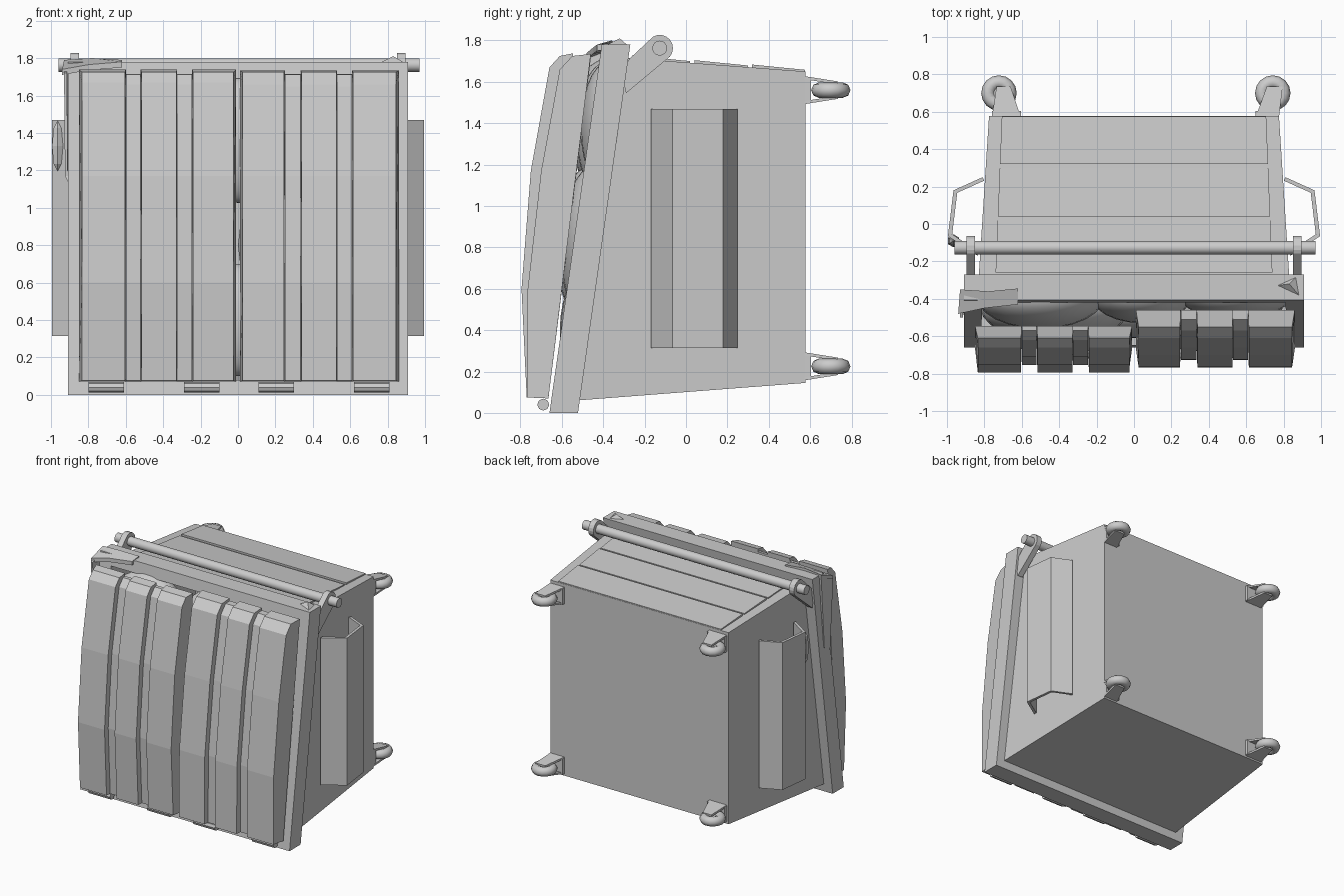
import bpy, bmesh, math
from mathutils import Vector

if "Cube" in bpy.data.objects:
    bpy.data.objects.remove(bpy.data.objects["Cube"])


def mesh(name, verts, faces, smooth=None):
    me = bpy.data.meshes.new(name)
    me.from_pydata(verts, [], faces)
    bm = bmesh.new()
    bm.from_mesh(me)
    bmesh.ops.recalc_face_normals(bm, faces=bm.faces)
    bm.to_mesh(me)
    bm.free()
    ob = bpy.data.objects.new(name, me)
    bpy.context.collection.objects.link(ob)
    return ob


def loft(name, a, b):
    """Closed solid between two matching rings."""
    n = len(a)
    faces = [(i, (i + 1) % n, n + (i + 1) % n, n + i) for i in range(n)]
    faces += [tuple(range(n)), tuple(range(2 * n - 1, n - 1, -1))]
    return mesh(name, list(a) + list(b), faces)


def side_profile(name, x0, x1, pts, x0b=None, x1b=None):
    """Extrude a (y, z) outline along x."""
    return loft(name, [(x0, y, z) for y, z in pts], [(x1, y, z) for y, z in pts])


def smooth(ob, angle=40):
    bpy.ops.object.select_all(action='DESELECT')
    ob.select_set(True)
    bpy.context.view_layer.objects.active = ob
    bpy.ops.object.shade_smooth_by_angle(angle=math.radians(angle))


def rod(name, x0, x1, y, z, r, n=16):
    ring = [(y + r * math.cos(2 * math.pi * i / n), z + r * math.sin(2 * math.pi * i / n)) for i in range(n)]
    ob = side_profile(name, x0, x1, ring)
    smooth(ob)
    return ob


# Hollow tapered body, open to the front
front = [(-.84, -.53, .06), (.84, -.53, .06), (.83, -.28, 1.715), (-.83, -.28, 1.715)]
back = [(-.775, .578, .145), (.775, .578, .145), (.775, .578, 1.65), (-.775, .578, 1.65)]
body = mesh("bin_body", front + back,
            [(0, 1, 5, 4), (1, 2, 6, 5), (2, 3, 7, 6), (3, 0, 4, 7), (4, 5, 6, 7)])
sol = body.modifiers.new("wall", 'SOLIDIFY')
sol.thickness, sol.offset = .02, -1

# Raised panels on the upper wall with narrow grooves between them
for y0, y1 in ((-.26, .02), (.04, .30), (.32, .576)):
    def top(y, h):
        return 1.715 - .0757 * (y + .28) + h
    a = [(s * (.74 - .04 * (y + .26)), y, top(y, -.005)) for s, y in ((-1, y0), (1, y0), (1, y1), (-1, y1))]
    b = [(x, y, top(y, .014 if y == y0 else .008)) for x, y, z in a]
    loft("upper_wall_panel", a, b)

# Sloping rim frame around the mouth
def rim_y(z):
    return -.66 + .142 * z

outer = [(-.91, 0), (.91, 0), (.91, 1.78), (-.91, 1.78)]
inner = [(-.82, .08), (.82, .08), (.81, 1.69), (-.81, 1.69)]
v = [(x, rim_y(z) + d, z) for d in (0, .138) for ring in (outer, inner) for x, z in ring]
f = []
for i in range(4):
    j = (i + 1) % 4
    f += [(i, j, 4 + j, 4 + i), (8 + i, 8 + j, 12 + j, 12 + i),
          (i, j, 8 + j, 8 + i), (4 + i, 4 + j, 12 + j, 12 + i)]
mesh("rim_frame", v, f)

# Two ribbed lids; the left one stands slightly further open
left = [(-.77, .075), (-.795, .6), (-.75, 1.17), (-.66, 1.67), (-.61, 1.725), (-.545, 1.738), (-.665, .07)]
right = [(-.768, .075), (-.765, .6), (-.70, 1.17), (-.61, 1.66), (-.55, 1.725), (-.46, 1.735), (-.665, .07)]


def lid(name, pts, xs):
    # full-height ridges alternate with recessed channels
    for k in range(5):
        x0, x1 = xs[k], xs[k + 1]
        if k % 2:
            p = [(y + .04, z - (.012 if z > 1.6 else 0)) for y, z in pts[:5]] + [(pts[5][0], 1.715), pts[6]]
            side_profile(name + "_channel", x0, x1, p)
        else:
            t0, t1 = (.015 if k == 0 else .004), (.015 if k == 4 else .004)
            a = [(x0 + (t0 if i < 5 else 0), y, z) for i, (y, z) in enumerate(pts)]
            b = [(x1 - (t1 if i < 5 else 0), y, z) for i, (y, z) in enumerate(pts)]
            loft(name + "_ridge", a, b)


lid("left_lid", left, (-.85, -.60, -.52, -.325, -.245, -.01))
lid("right_lid", right, (.01, .25, .335, .53, .61, .86))

# Hinge barrels
for x in (-.705, -.195, .205, .715):
    rod("lid_hinge", x - .095, x + .095, -.69, .04, .029, 8)

# Bent side pocket plates
path = [(.81, .25), (.965, .18), (.995, -.065), (.835, -.17)]
inset = [(.80, .232), (.945, .167), (.972, -.055), (.835, -.145)]
for s in (-1, 1):
    ring = path + inset[::-1]
    loft("side_pocket", [(s * x, y, .313) for x, y in ring], [(s * x, y, 1.47) for x, y in ring])

# Lifting bar with two rounded arms
rod("lifting_bar", -.96, .97, -.127, 1.763, .036)
arc = [(-.127 + .064 * math.cos(math.radians(t)), 1.763 + .064 * math.sin(math.radians(t)))
       for t in range(-60, 126, 20)]
arm = arc + [(-.275, 1.71), (-.31, 1.64), (-.29, 1.545)]
for s in (-1, 1):
    side_profile("lifting_bar_arm", s * .85, s * .895, arm)

# Casters, slightly swivelled
for s, wx, b0, b1, t0, t1 in ((-1, -.722, -.76, -.605, -.735, -.66), (1, .742, .65, .775, .71, .795)):
    for z in (.225, 1.56):
        bpy.ops.mesh.primitive_torus_add(major_segments=16, minor_segments=8, major_radius=.058,
                                         minor_radius=.037, location=(wx, .70, z))
        tyre = bpy.context.object
        tyre.name = "caster_tyre"
        smooth(tyre, 60)
        bpy.ops.mesh.primitive_cylinder_add(vertices=12, radius=.05, depth=.035, location=(wx, .70, z))
        bpy.context.object.name = "caster_hub"
        for d in (-1, 1):
            a = [(b0, .57, z + d * .068), (b1, .57, z + d * .068), (t1, .735, z + d * .042), (t0, .735, z + d * .042)]
            b = [(x, y, q - d * .015) for x, y, q in a]
            loft("caster_fork", a, b)
        a = [(b0, .57, z - .062), (b1, .57, z - .062), (b1, .57, z + .062), (b0, .57, z + .062)]
        loft("caster_mount", a, [(x, .605, q) for x, y, q in a])

# Stuffed bags filling the mouth
for x, y, z, rx, ry, rz in ((-.50, -.39, 1.38, .34, .17, .33), (.04, -.38, 1.36, .27, .15, .34),
                            (.54, -.37, 1.38, .31, .14, .32), (-.42, -.45, .8, .4, .18, .4),
                            (.4, -.43, .8, .4, .18, .4), (0, -.47, .4, .7, .14, .3)):
    bpy.ops.mesh.primitive_uv_sphere_add(segments=24, ring_count=14, location=(x, y, z))
    bag = bpy.context.object
    bag.name = "stuffed_bag"
    bag.scale = (rx, ry, rz)
    smooth(bag, 60)

# Loose sheet draped over the upper left corner of the rim
a = [(-.62, -.345, 1.79), (-.78, -.36, 1.80), (-.93, -.35, 1.79),
     (-.94, -.48, 1.74), (-.80, -.45, 1.765), (-.62, -.43, 1.78)]
loft("loose_sheet", a, [(x, y, z - .03) for x, y, z in a])
a = [(-.93, -.35, 1.77), (-.93, -.50, 1.72), (-.925, -.47, 1.17), (-.86, -.50, 1.04), (-.915, -.41, 1.2)]
loft("hanging_sheet", a, [(x + .015, y, z) for x, y, z in a])

# Small scraps
mesh("corner_scrap", [(.76, -.33, 1.775), (.89, -.39, 1.775), (.87, -.28, 1.775), (.83, -.32, 1.81)],
     [(0, 1, 2), (0, 1, 3), (1, 2, 3), (2, 0, 3)])
bpy.ops.mesh.primitive_uv_sphere_add(segments=6, ring_count=4, location=(-.965, -.09, 1.33))
bpy.context.object.name = "side_scrap"
bpy.context.object.scale = (.034, .035, .135)
